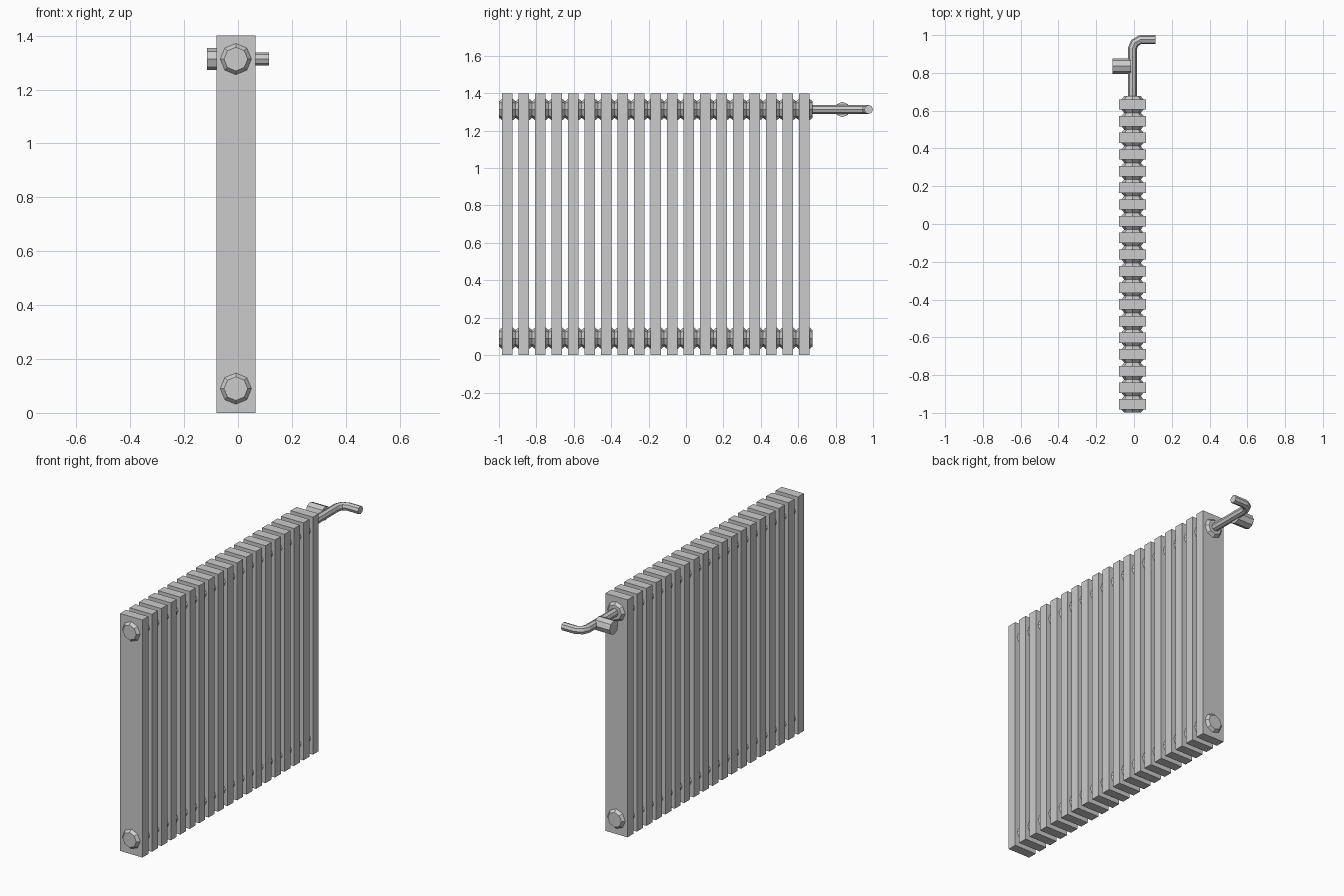
import bpy
import math
from mathutils import Matrix

if "Cube" in bpy.data.objects:
    bpy.data.objects.remove(bpy.data.objects["Cube"])

CX = -0.008          # radiator centre line in x
HEIGHT = 1.4
COUNT = 19
PITCH = 0.0882
FIRST_Y = -0.955
TOP_Z, LOW_Z = 1.313, 0.09

import bmesh


def finish(name, bm):
    mesh = bpy.data.meshes.new(name)
    bm.to_mesh(mesh)
    bm.free()
    ob = bpy.data.objects.new(name, mesh)
    bpy.context.collection.objects.link(ob)
    return ob


def add_box(bm, loc, size):
    m = Matrix.Translation(loc) @ Matrix.Diagonal((*size, 1))
    bmesh.ops.create_cube(bm, size=1, matrix=m)


def add_cone(bm, loc, axis, angle, r1, r2, depth):
    # base radius r1 on the local -z end, r2 on the +z end
    m = Matrix.Translation(loc) @ Matrix.Rotation(angle, 4, axis)
    bmesh.ops.create_cone(bm, cap_ends=True, segments=8, radius1=r1,
                          radius2=r2, depth=depth, matrix=m)


# Radiator sections: a flat column with tapered bosses on both faces
fin_half = 0.0275
boss = PITCH / 2 - fin_half
for i in range(COUNT):
    y = FIRST_Y + i * PITCH
    bm = bmesh.new()
    add_box(bm, (CX, y, HEIGHT / 2), (0.145, 2 * fin_half, HEIGHT))
    for z in (LOW_Z, TOP_Z):
        for side in (-1, 1):
            add_cone(bm, (CX, y + side * (fin_half + boss / 2), z), 'X',
                     -side * math.pi / 2, 0.058, 0.044, boss)
    finish(f"radiator_section_{i + 1}", bm)

# Supply pipe with an elbow towards +x
curve = bpy.data.curves.new("supply_pipe", 'CURVE')
curve.dimensions = '3D'
curve.bevel_depth = 0.024
curve.bevel_resolution = 2
curve.use_fill_caps = True
path = [(CX, 0.66), (CX, 0.93), (0.004, 0.959), (0.034, 0.976), (0.115, 0.976)]
spline = curve.splines.new('POLY')
spline.points.add(len(path) - 1)
for p, (x, y) in zip(spline.points, path):
    p.co = (x, y, TOP_Z, 1)
spline.use_smooth = False
pipe = bpy.data.objects.new("supply_pipe", curve)
bpy.context.collection.objects.link(pipe)

# Valve knob on the -x side of the pipe
bm = bmesh.new()
add_cone(bm, (-0.065, 0.836, TOP_Z), 'Y', math.pi / 2, 0.041, 0.041, 0.1)
finish("valve_knob", bm)
